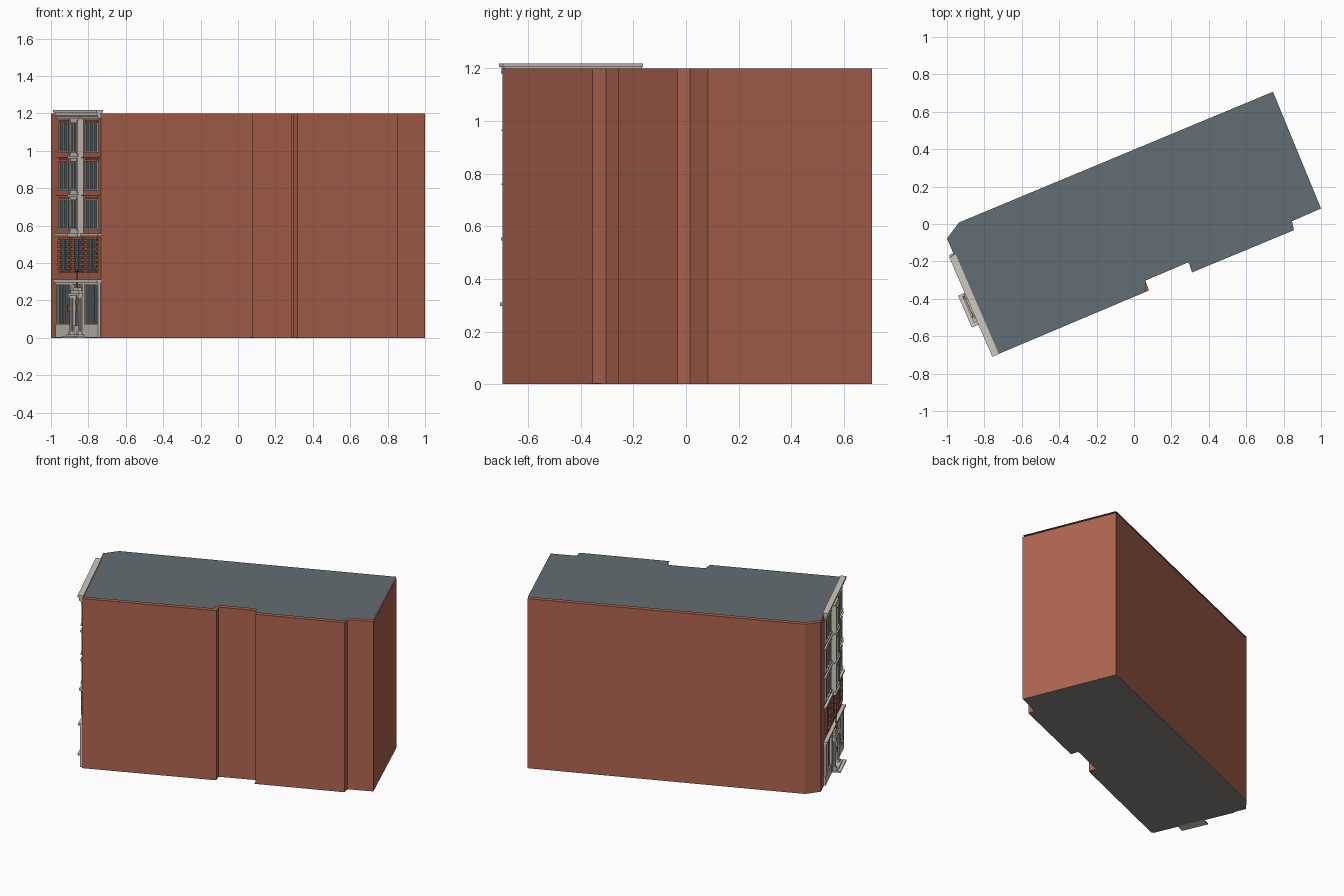
import bpy, bmesh, math
from mathutils import Vector

if "Cube" in bpy.data.objects:
    bpy.data.objects.remove(bpy.data.objects["Cube"])

COL = dict(brick=(.43, .13, .08), roof=(.123, .155, .168), stone=(.62, .58, .52), base=(.25, .24, .22),
           glass=(.085, .12, .14), brass=(.30, .15, .05), iron=(.04, .045, .05))
MATS = {}
for n, c in COL.items():
    MATS[n] = bpy.data.materials.new(n)
    MATS[n].diffuse_color = (*c, 1)

parts = {}  # (part name, material) -> bmesh


def get(name, mat):
    return parts.setdefault((name, mat), bmesh.new())


def prism(name, mat, pts, z0, z1):
    bm = get(name, mat)
    lo = [bm.verts.new((x, y, z0)) for x, y in pts]
    hi = [bm.verts.new((x, y, z1)) for x, y in pts]
    bm.faces.new(lo)
    bm.faces.new(hi)
    n = len(pts)
    for i in range(n):
        j = (i + 1) % n
        bm.faces.new((lo[i], lo[j], hi[j], hi[i]))


# Facade frame: u runs along the street wall, d points out of it
O, U, D = Vector((-.965, -.16)), Vector((.397, -.918)), Vector((-.918, -.397))


def P(u, d):
    return tuple(O + U * u + D * d)


def box(name, mat, u0, u1, d0, d1, z0, z1):
    prism(name, mat, [P(u0, d0), P(u1, d0), P(u1, d1), P(u0, d1)], z0, z1)


def column(name, mat, u, d, r, z0, z1, n=10):
    c = P(u, d)
    prism(name, mat, [(c[0] + r * math.cos(math.tau * i / n), c[1] + r * math.sin(math.tau * i / n))
                      for i in range(n)], z0, z1)


def window(name, u0, u1, z0, z1, lights, d=0., f=.007):
    # glass, surround and mullions
    box(name + "_glass", "glass", u0, u1, d - .004, d + .003, z0, z1)
    w = (u1 - u0) / lights
    for i in range(lights + 1):
        u = u0 + i * w
        box(name + "_frame", "stone", u - f / 2, u + f / 2, d, d + .009, z0, z1)
    box(name + "_frame", "stone", u0 - f, u1 + f, d, d + .014, z0 - .008, z0)
    box(name + "_frame", "stone", u0 - f, u1 + f, d, d + .010, z1, z1 + .006)


# Main building block, floating roof sheet and underside
plan = [(-.732, -.698), (.08, -.355), (.06, -.303), (.285, -.207), (.296, -.213), (.317, -.256),
        (.855, -.033), (.845, .015), (1, .083), (.743, .707), (-.936, .008), (-1, -.078)]
roof = list(plan)
roof[1], roof[5] = (.064, -.362), (.310, -.259)
prism("brick_walls", "brick", plan, .002, 1.199)
bm = get("flat_roof", "roof")
bm.faces.new([bm.verts.new((x, y, 1.210)) for x, y in roof])
prism("foundation", "base", roof, 0, .003)

W, MID = .584, .293


def both(u0, u1):
    # a span and its mirror across the facade centre
    return [(u0, u1), (2 * MID - u1, 2 * MID - u0)]


# Cornice
box("cornice", "stone", .007, W + .003, -.010, .028, 1.205, 1.218)
box("cornice", "stone", .010, W - .003, -.004, .020, 1.188, 1.205)
box("cornice", "stone", .010, W - .006, -.002, .012, 1.170, 1.180)
for i in range(24):
    u = .014 + i * .0243
    box("cornice_bracket", "stone", u, u + .010, 0, .018, 1.180, 1.190)

# Upper three floors: side windows and central oriel
B0, B1, BD = .228, .348, .028
box("oriel_bay", "stone", B0, B1, -.005, BD, .555, 1.175)
for z0, z1 in ((.59, .735), (.795, .94), (1.0, 1.145)):
    for u0, u1 in both(.035, .200):
        window("upper_window", u0, u1, z0, z1, 3)
        box("brick_panel", "brick", u0, u1, 0, .006, z1 + .010, z1 + .018)
    window("oriel_window", B0 + .022, B1 - .022, z0, z1, 2, BD - .002, .005)
    for u in (B0, B1 - .014):
        box("oriel_pilaster", "stone", u, u + .014, BD - .002, BD + .007, z0 - .02, z1 + .02)
for z in (.760, .965):
    box("string_course", "stone", 0, W, -.002, .012, z - .003, z + .003)
    box("string_course", "stone", B0 - .005, B1 + .005, 0, BD + .010, z - .006, z + .006)
box("sill_course", "stone", -.003, W, -.002, .018, .545, .557)
box("oriel_corbel", "stone", B0 - .006, B1 + .006, 0, BD + .010, .540, .560)

# Mezzanine: windows with brick quoins
for u0, u1 in both(.045, .175) + [(.232, .354)]:
    um = (u0 + u1) / 2
    box("mezzanine_glass", "glass", u0, u1, -.004, .003, .36, .525)
    box("mezzanine_sill", "brick", u0 - .005, u1 + .005, 0, .012, .350, .358)
    box("mezzanine_lintel", "brick", u0 - .012, u1 + .012, 0, .012, .525, .535)
    for i in range(7):
        z = .362 + i * .0235
        g = .030 if i % 2 else .020
        for lo, hi in ((u0 - .010, u0 + g), (u1 - g, u1 + .010)):
            box("brick_quoins", "brick", lo, hi, 0, .014, z, z + .014)
    box("mezzanine_mullion", "glass", um - .003, um + .003, 0, .006, .36, .525)

# Ground floor: stone shopfront
box("shop_cornice", "stone", -.002, W, -.002, .024, .297, .311)
box("shop_cornice", "stone", 0, W - .006, -.002, .014, .286, .297)
box("shop_plinth", "stone", 0, W - .006, -.002, .012, .003, .065)
for u0, u1 in both(.008, .022) + both(.195, .225):
    box("shop_pier", "stone", u0, u1, -.002, .013, .003, .290)
for u0, u1 in both(.026, .191):
    window("shop_window", u0, u1, .073, .280, 4, 0, .005)

# Entrance: door, portico, steps, lanterns and flag pole
box("entrance_door", "brass", .258, .328, 0, .008, .02, .205)
for u0, u1 in both(.264, .290):
    box("door_glass", "glass", u0, u1, 0, .010, .07, .195)
for u0, u1 in both(.225, .250):
    um = (u0 + u1) / 2
    box("portico_pier", "stone", u0, u1, 0, .018, .003, .225)
    column("portico_column", "stone", um, .024, .008, .025, .215)
    box("column_base", "stone", um - .011, um + .011, .014, .035, .018, .033)
    box("column_capital", "stone", um - .011, um + .011, .014, .035, .212, .225)
    box("lantern", "brass", um - .006, um + .006, .034, .044, .140, .175)
box("portico_entablature", "stone", .220, .366, 0, .034, .225, .240)
box("portico_entablature", "stone", .235, .351, 0, .026, .240, .252)
box("portico_crown", "stone", .262, .324, 0, .020, .252, .270)
for i in range(2):
    box("entrance_steps", "stone", .215 + .012 * i, .400 - .018 * i, 0, .066 - .020 * i, .009 * i, .009 * (i + 1))
column("flag_pole", "iron", MID + .01, .018, .003, .250, .365, 6)
box("pole_finial", "iron", MID - .010, MID + .030, .015, .021, .352, .358)

# Turn every collected part into an object
for (name, mat), bm in parts.items():
    bmesh.ops.recalc_face_normals(bm, faces=bm.faces)
    me = bpy.data.meshes.new(name)
    bm.to_mesh(me)
    bm.free()
    me.materials.append(MATS[mat])
    bpy.context.collection.objects.link(bpy.data.objects.new(name, me))

for m in bpy.data.materials:
    if m.users and not m.is_grease_pencil:
        m.use_nodes = True
        m.node_tree.nodes["Principled BSDF"].inputs["Base Color"].default_value = m.diffuse_color
